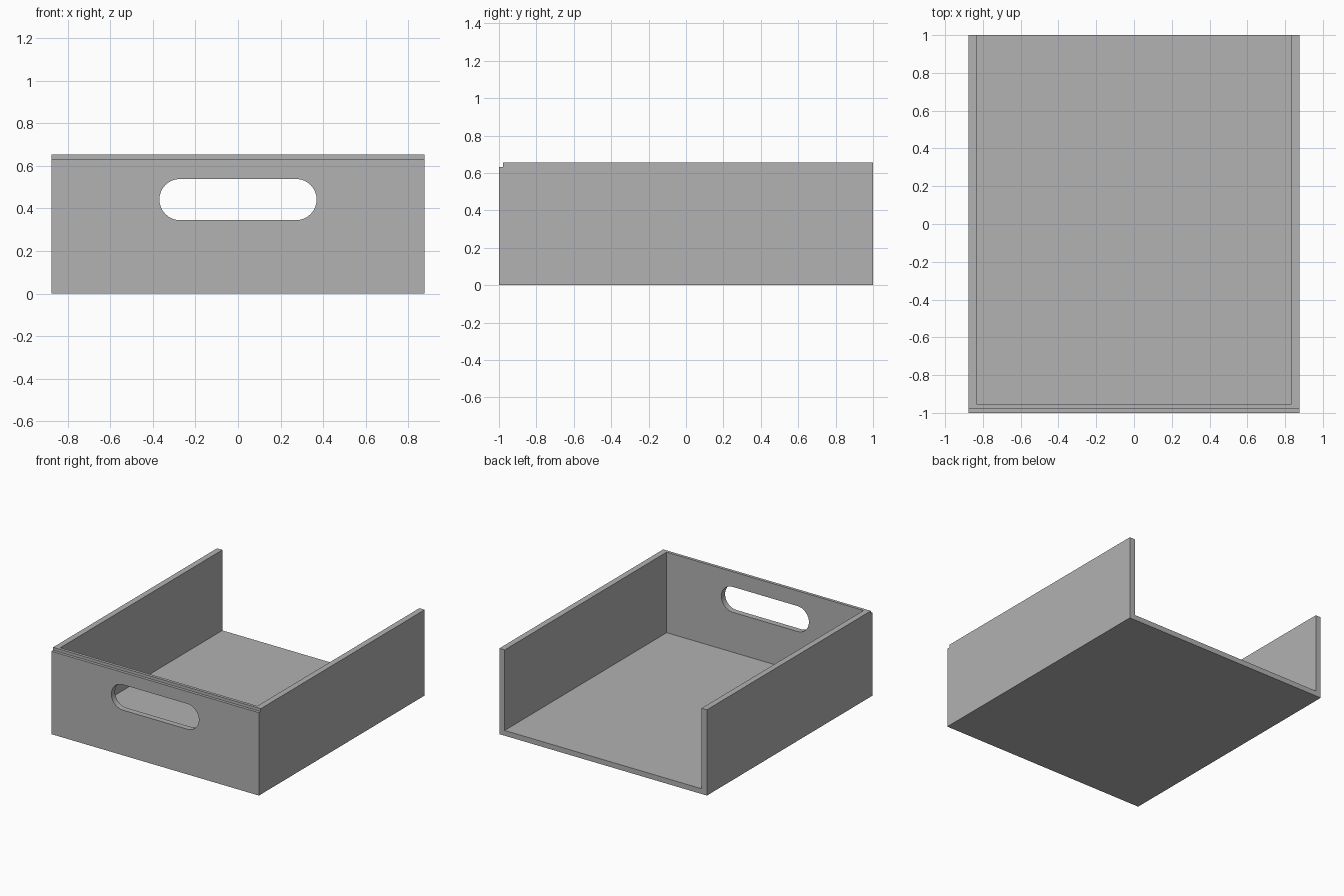
import bpy, bmesh, math
from mathutils import Vector

cube = bpy.data.objects.get("Cube")
if cube:
    bpy.data.objects.remove(cube, do_unlink=True)

HALF_W, HALF_D, HEIGHT = 0.877, 1.0, 0.655
WALL, FLOOR, STEP = 0.045, 0.04, 0.022

grey = bpy.data.materials.new("plain grey")
grey.use_nodes = True
colour = (0.445, 0.445, 0.445, 1)
grey.diffuse_color = colour
grey.node_tree.nodes["Principled BSDF"].inputs["Base Color"].default_value = colour


def prism(name, profile, y0, y1):
    """Extrude an (x, z) profile along y."""
    bm = bmesh.new()
    face = bm.faces.new([bm.verts.new((x, y0, z)) for x, z in profile])
    grown = bmesh.ops.extrude_face_region(bm, geom=[face])
    verts = [v for v in grown["geom"] if isinstance(v, bmesh.types.BMVert)]
    bmesh.ops.translate(bm, verts=verts, vec=Vector((0, y1 - y0, 0)))
    bmesh.ops.recalc_face_normals(bm, faces=bm.faces)
    mesh = bpy.data.meshes.new(name)
    bm.to_mesh(mesh)
    bm.free()
    mesh.materials.append(grey)
    obj = bpy.data.objects.new(name, mesh)
    bpy.context.collection.objects.link(obj)
    return obj


def rect(half_w, z0, z1):
    return [(-half_w, z0), (half_w, z0), (half_w, z1), (-half_w, z1)]


def stadium(half_w, radius, z, steps=16):
    points = []
    for side, start in ((1, -math.pi / 2), (-1, math.pi / 2)):
        for i in range(steps + 1):
            a = start + math.pi * i / steps
            points.append((side * (half_w - radius) + radius * math.cos(a),
                           z + radius * math.sin(a)))
    return points


# Solid block that becomes the open-backed drawer
drawer = prism("drawer_body", rect(HALF_W, 0, HEIGHT), -HALF_D, HALF_D)

# Cavity open at top and back, front rim rebate, and grip slot
cutters = [
    prism("cavity_cutter", rect(HALF_W - WALL, FLOOR, 1), -HALF_D + WALL, 1.2),
    prism("rim_cutter", rect(1.2, HEIGHT - STEP, 1), -1.2, -HALF_D + STEP),
    prism("grip_cutter", stadium(0.37, 0.097, 0.442), -1.2, -0.8),
]
bpy.context.view_layer.objects.active = drawer
for cutter in cutters:
    cutter.hide_render = True
    mod = drawer.modifiers.new(cutter.name, 'BOOLEAN')
    mod.operation = 'DIFFERENCE'
    mod.solver = 'EXACT'
    mod.object = cutter
    bpy.ops.object.modifier_apply(modifier=mod.name)
    bpy.data.objects.remove(cutter, do_unlink=True)

# Smooth the rounded slot ends, keep corners sharp
bpy.ops.object.select_all(action='DESELECT')
drawer.select_set(True)
bpy.ops.object.shade_smooth_by_angle(angle=math.radians(30))
